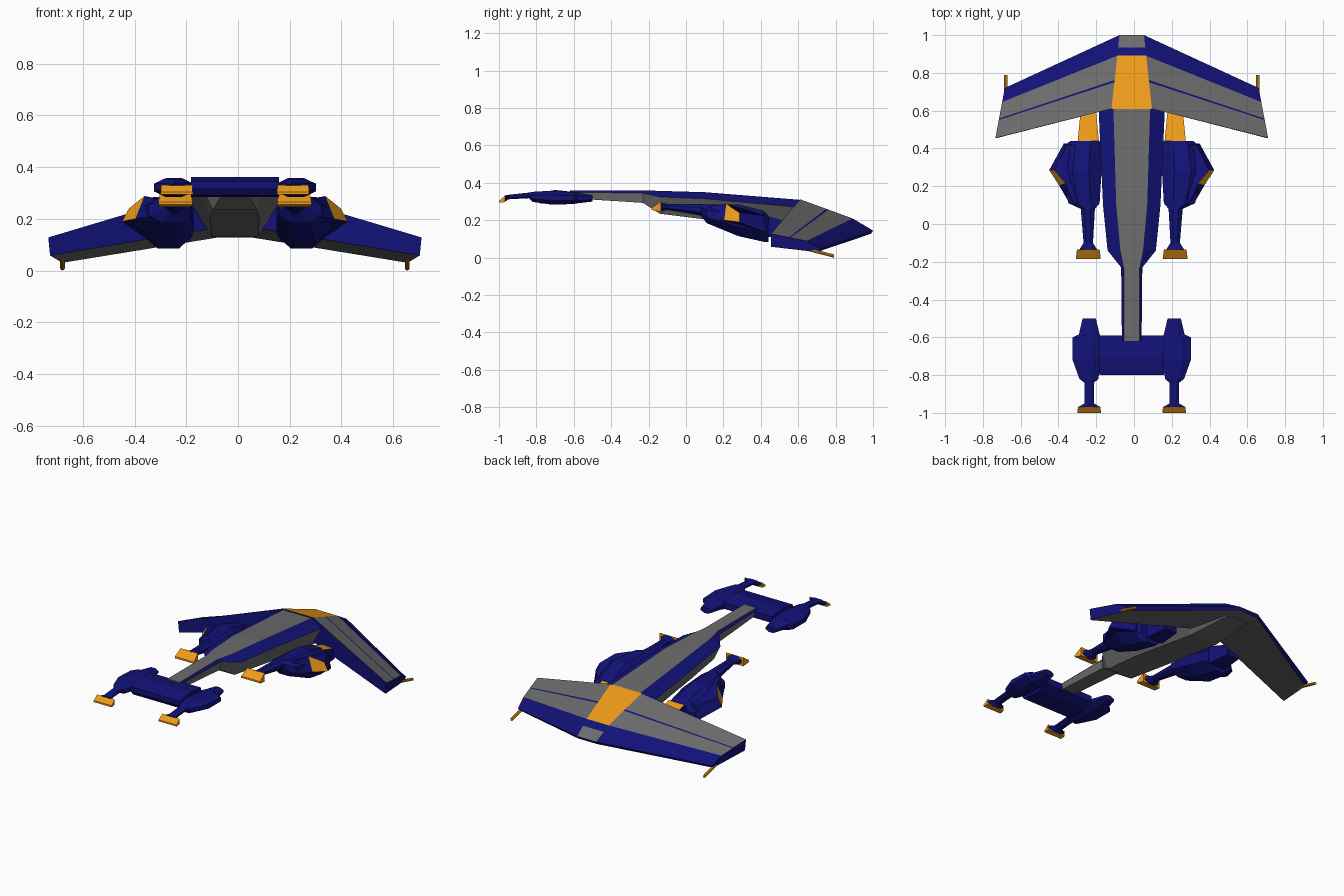
import bpy, bmesh, math
from mathutils import Vector

if "Cube" in bpy.data.objects:
    bpy.data.objects.remove(bpy.data.objects["Cube"])

CX = -0.012  # symmetry plane of the craft


def material(name, rgb):
    m = bpy.data.materials.new(name)
    m.diffuse_color = (*rgb, 1)
    m.use_nodes = True
    m.node_tree.nodes["Principled BSDF"].inputs["Base Color"].default_value = m.diffuse_color
    return m


BLUE, GREY, ORANGE = range(3)
MATS = [material("navy", (0.006, 0.006, 0.19)),
        material("dark_grey", (0.15, 0.15, 0.15)),
        material("amber", (0.85, 0.33, 0.01))]


def loft(name, rings, pick=lambda seg, side: BLUE, side=1):
    """Skin closed rings of (x, y, z); pick(segment, edge) gives the colour."""
    bm = bmesh.new()
    vs = [[bm.verts.new((CX + side * x, y, z)) for x, y, z in r] for r in rings]
    n = len(rings[0])
    for s in range(len(vs) - 1):
        for k in range(n):
            j = (k + 1) % n
            f = bm.faces.new((vs[s][k], vs[s][j], vs[s + 1][j], vs[s + 1][k]))
            f.material_index = pick(s, k)
    for s, r in ((-1, vs[0]), (len(vs), vs[-1])):
        bm.faces.new(r).material_index = pick(s, 0)
    bmesh.ops.recalc_face_normals(bm, faces=bm.faces)
    me = bpy.data.meshes.new(name)
    bm.to_mesh(me)
    bm.free()
    for m in MATS:
        me.materials.append(m)
    ob = bpy.data.objects.new(name, me)
    bpy.context.collection.objects.link(ob)
    return ob


def octagon(y, x0, x1, zb, zt, c=0.3):
    """Chamfered rectangle across the y axis."""
    dx, dz = c * (x1 - x0), c * (zt - zb)
    return [(x0 + dx, y, zb), (x1 - dx, y, zb), (x1, y, zb + dz), (x1, y, zt - dz),
            (x1 - dx, y, zt), (x0 + dx, y, zt), (x0, y, zt - dz), (x0, y, zb + dz)]


def box_ring(y, x0, x1, zb, zt):
    return [(x0, y, zb), (x1, y, zb), (x1, y, zt), (x0, y, zt)]


# Fuselage: y, top half width, top z, edge half width, edge z, bottom half width, bottom z
hull = [(-0.62, .042, .36, .052, .35, .045, .318),
        (-0.23, .042, .36, .056, .345, .05, .293),
        (-0.14, .06, .357, .128, .325, .085, .235),
        (0.10, .082, .35, .152, .315, .095, .205),
        (0.60, .097, .31, .175, .27, .09, .13),
        (0.90, .055, .19, .085, .17, .07, .13)]
loft("fuselage",
     [[(-b, y, zb), (b, y, zb), (e, y, ze), (t, y, zt), (-t, y, zt), (-e, y, ze)]
      for y, t, zt, e, ze, b, zb in hull],
     lambda s, k: BLUE if k in (2, 4) else GREY)

# Swept wing: chordwise stripes from trailing to leading edge, then flat underside
STRIPES = [0, .36, .39, .72, .83, 1]


def wing_station(side, te, le, te_low, le_low):
    te, le = Vector(te), Vector(le)
    pts = []
    for t in STRIPES:
        p = te.lerp(le, t)
        p.z += 0.018 * min(t / .72, (1 - t) / .28)
        pts.append(p)
    pts += [Vector(le_low), Vector(te_low)]
    return [(side * p.x, p.y, p.z) for p in pts]


root = ((.107, .61, .312), (.065, 1.0, .145), (.107, .61, .16), (.065, .99, .128))
tip = ((.722, .455, .128), (.672, .72, .05), (.715, .455, .058), (.668, .70, .03))


def wing_colour(s, k):
    if k == 6:
        return GREY
    if s == 1:
        return (ORANGE, ORANGE, ORANGE, BLUE, GREY, BLUE, GREY, BLUE)[k]
    if s in (0, 2) and k in (0, 2):
        return GREY
    return BLUE


loft("swept_wing", [wing_station(-1, *tip), wing_station(-1, *root),
                    wing_station(1, *root), wing_station(1, *tip)], wing_colour)

# Cross bar joining the two front pods
bar = [(-.80, .315), (-.78, .29), (-.64, .285), (-.59, .31), (-.59, .35), (-.70, .362), (-.80, .345)]
loft("front_cross_bar", [[(x, y, z) for y, z in bar] for x in (-.17, .17)])

for side, tag in ((-1, "left"), (1, "right")):
    # Front pod with slim neck and flared cap
    p = .225
    pod = [(-.50, .035, .035, .30, .335), (-.585, .055, .055, .29, .348),
           (-.60, .065, .088, .287, .35), (-.72, .065, .088, .284, .358),
           (-.82, .048, .052, .298, .352), (-.84, .026, .026, .318, .348),
           (-.95, .026, .026, .312, .336), (-.97, .06, .06, .298, .332)]
    loft("front_pod_" + tag,
         [octagon(y, p - a, p + b, zb, zt) for y, a, b, zb, zt in pod], side=side)
    loft("front_pod_cap_" + tag,
         [box_ring(-.968, p - .06, p + .06, .297, .33),
          box_ring(-1.0, p - .062, p + .062, .294, .304)], lambda s, k: ORANGE, side)

    # Main engine nacelle hanging beside the fuselage
    p = .23
    nac = [(.44, .06, .095, .085, .225), (.415, .065, .125, .085, .25),
           (.28, .07, .15, .115, .285), (.11, .06, .105, .185, .285),
           (.08, .035, .04, .225, .287), (-.10, .025, .025, .255, .288),
           (-.14, .05, .05, .245, .297)]
    loft("nacelle_" + tag,
         [octagon(y, p - a, p + b, zb, zt) for y, a, b, zb, zt in nac], side=side)
    loft("nacelle_cap_" + tag,
         [box_ring(-.135, p - .06, p + .06, .245, .30),
          box_ring(-.185, p - .066, p + .066, .255, .266)], lambda s, k: ORANGE, side)
    loft("nacelle_exhaust_" + tag,
         [box_ring(.44, p - .056, p + .056, .11, .222),
          box_ring(.585, p - .042, p + .042, .11, .175)],
         lambda s, k: ORANGE if k == 2 else BLUE, side)

    # Outboard intake fin with amber front face
    low = [(.30, .425), (.36, .425), (.437, .285), (.385, .205), (.33, .11), (.28, .11)]
    top = [(.29, .42), (.34, .42), (.41, .285), (.35, .215), (.31, .12), (.28, .12)]
    zlow = [.13, .135, .19, .20, .205, .205]
    ztop = [.23, .225, .24, .288, .275, .275]
    loft("intake_fin_" + tag,
         [[(x, y, z) for (x, y), z in zip(low, zlow)],
          [(x, y, z) for (x, y), z in zip(top, ztop)]],
         lambda s, k: ORANGE if (s, k) == (0, 2) else BLUE, side)

    # Wing tip gun
    loft("tip_gun_" + tag,
         [[(.667 + .009 * math.cos(a), y, z + .009 * math.sin(a))
           for a in (i * math.tau / 8 for i in range(8))]
          for y, z in ((.60, .058), (.79, .009))], lambda s, k: ORANGE, side)
